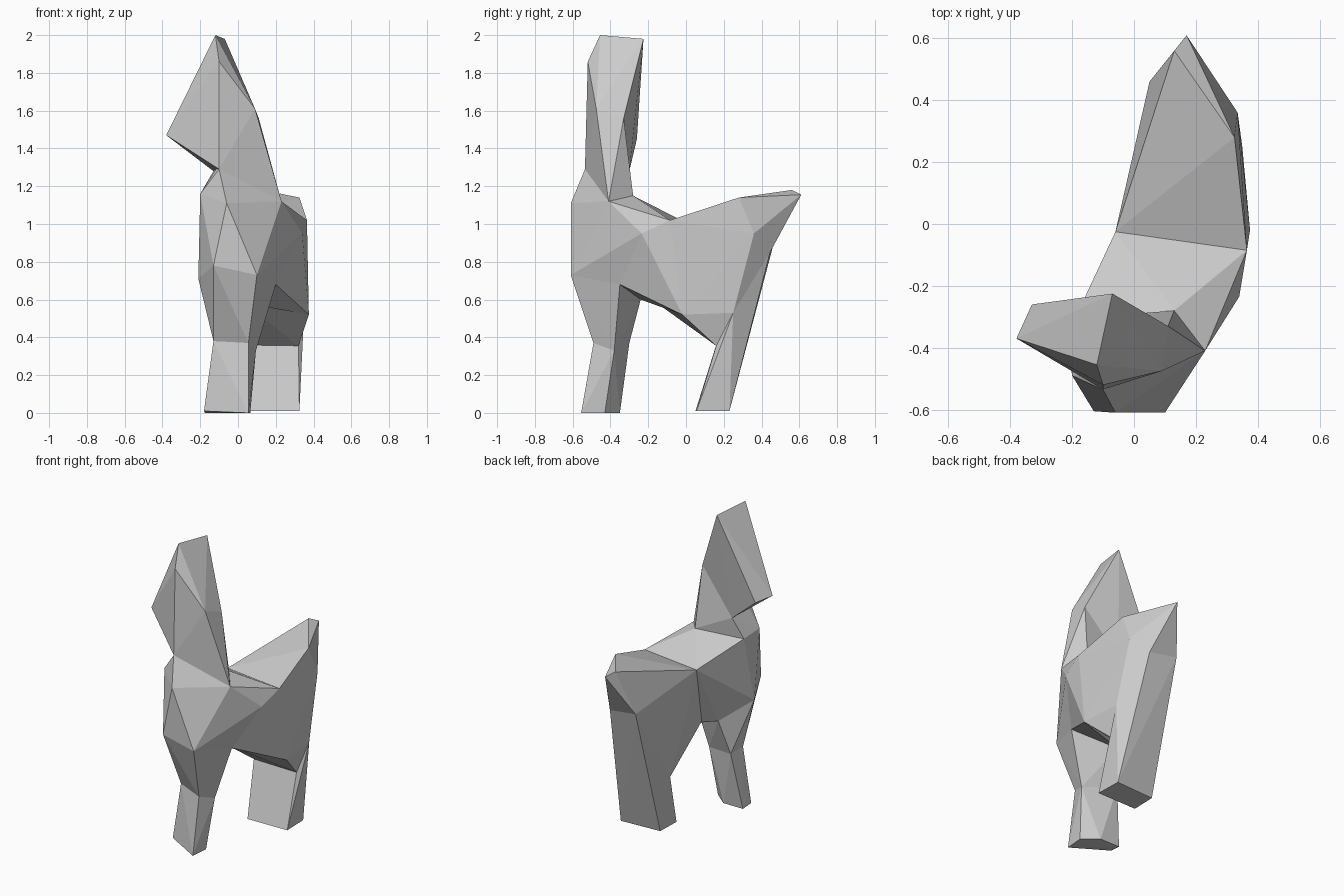
import bpy, bmesh

if "Cube" in bpy.data.objects:
    bpy.data.objects.remove(bpy.data.objects["Cube"])

# Corner points, grouped by body region (x, y, z)
head = dict(
    crown=(-.12, -.455, 2.0), crown_back=(-.07, -.225, 1.98), brow=(-.10, -.52, 1.86),
    snout=(-.38, -.37, 1.47), snout_back=(-.33, -.26, 1.45),
    chin=(-.10, -.535, 1.29), chin_back=(-.13, -.30, 1.28),
    cheek=(.09, -.475, 1.61), cheek_back=(.11, -.33, 1.56))
chest = dict(
    neck_r=(.23, -.41, 1.12), neck_b=(.13, -.28, 1.15),
    neck_l=(-.20, -.325, 1.15), neck_f=(-.20, -.49, 1.16),
    chest_t=(-.06, -.61, 1.11), chest_r=(.10, -.61, .73), chest_l=(-.13, -.605, .78),
    elbow=(-.21, -.42, .71), shoulder=(.34, -.235, .95),
    arm_r=(.20, -.35, .68), arm_b=(-.07, -.24, .60))
rear = dict(
    back_r=(.365, -.085, 1.02), back_l=(-.06, -.025, 1.02),
    belly_l=(.01, -.18, .60), belly_r=(.375, -.02, .52),
    tail=(.17, .61, 1.155), tail_t=(.13, .56, 1.18), rump_l=(.05, .46, .88),
    rump_r=(.335, .36, .95), rump_t=(.325, .28, 1.14),
    rump_b=(.25, .445, .85), thigh=(.35, .25, .53),
    knee_r=(.32, .16, .355), knee_l=(.005, .16, .36))
feet = dict(
    fk1=(.055, -.49, .37), fk2=(.095, -.38, .33), fk3=(-.12, -.30, .37), fk4=(-.13, -.415, .38),
    ff1=(.055, -.555, 0), ff2=(.065, -.43, 0), ff3=(-.03, -.35, 0),
    ff4=(-.175, -.35, 0), ff5=(-.18, -.43, .01),
    rf1=(.035, .05, .01), rf2=(.325, .055, .01), rf3=(.32, .23, .01), rf4=(.04, .215, .01))
P = {**head, **chest, **rear, **feet}

# Open rings where neighbouring parts meet
jaw = {"chin", "cheek", "cheek_back", "chin_back"}
collar = {"chin", "neck_r", "neck_b", "neck_l", "neck_f"}
girth = {"neck_r", "neck_b", "neck_l", "elbow", "arm_b", "arm_r", "shoulder"}
armpit = {"chest_r", "arm_r", "arm_b", "elbow", "chest_l"}
waist = {"back_r", "back_l", "belly_l", "belly_r"}
hip = {"thigh", "knee_r", "knee_l", "rump_l", "rump_b"}
front_knee = {"fk1", "fk2", "fk3", "fk4"}


def part(name, rings, extra=()):
    """Faceted skin around the given points, left open at each joining ring."""
    names = sorted(set().union(*rings, extra))
    bm = bmesh.new()
    verts = {n: bm.verts.new(P[n]) for n in names}
    bmesh.ops.convex_hull(bm, input=list(verts.values()))
    seams = [{verts[n] for n in r} for r in rings]
    caps = [f for f in bm.faces if any(set(f.verts) <= s for s in seams)]
    bmesh.ops.delete(bm, geom=caps, context='FACES_ONLY')
    me = bpy.data.meshes.new(name)
    bm.to_mesh(me)
    bm.free()
    ob = bpy.data.objects.new(name, me)
    bpy.context.collection.objects.link(ob)


# Head and neck
part("head", [jaw], head)
part("neck", [jaw, collar])

# Body
part("chest", [collar, girth, armpit], ["chest_t"])
part("middle_body", [girth, waist])
part("rump", [waist, hip], ["tail", "tail_t", "rump_r", "rump_t"])

# Legs
part("front_upper_leg", [armpit, front_knee])
part("front_lower_leg", [front_knee], ["ff%d" % i for i in range(1, 6)])
part("rear_leg", [hip], ["rf%d" % i for i in range(1, 5)])
